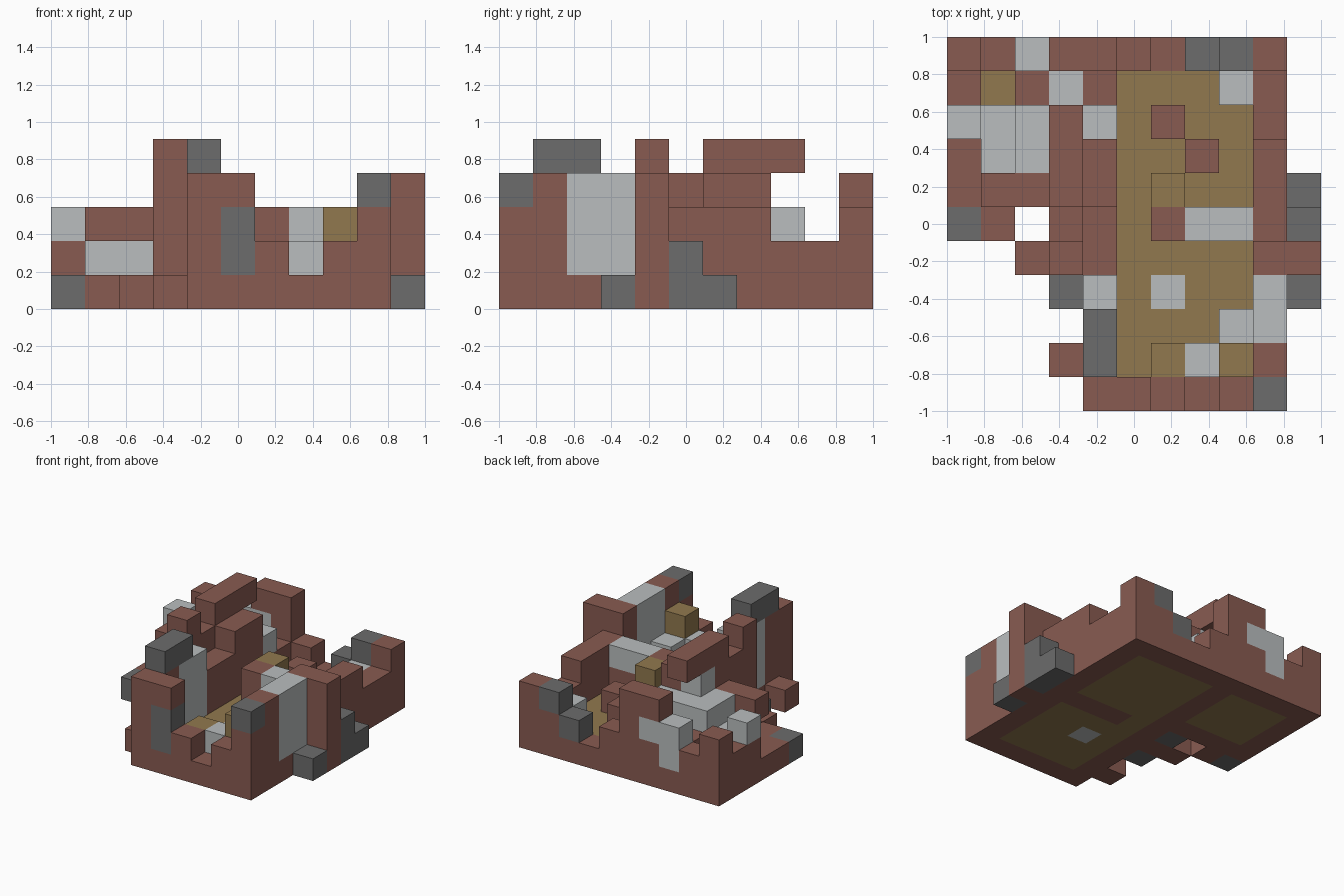
import bpy
import bmesh
from mathutils import Vector

cube = bpy.data.objects.get("Cube")
if cube:
    bpy.data.objects.remove(cube, do_unlink=True)

CELL = 2 / 11


def make_material(name, rgb):
    mat = bpy.data.materials.new(name)
    mat.use_nodes = True
    colour = (*rgb, 1)
    mat.diffuse_color = colour
    mat.node_tree.nodes["Principled BSDF"].inputs["Base Color"].default_value = colour
    return mat


# One material for each block colour, keyed by its letter in the columns
materials = {
    "B": make_material("red brown brick", (0.25, 0.105, 0.083)),
    "W": make_material("pale stone", (0.49, 0.515, 0.52)),
    "G": make_material("dark grey stone", (0.15, 0.15, 0.15)),
    "T": make_material("tan floor", (0.285, 0.19, 0.077)),
}
letters = list(materials)
blocks = {}   # (i, j, k) -> (part name, colour letter)


def column(part, i, j, stack):
    """Stack blocks upward from the ground; a dot leaves a gap."""
    for k in range(5):
        blocks.pop((i, j, k), None)
    for k, letter in enumerate(stack):
        if letter != ".":
            blocks[i, j, k] = (part, letter)


def wall(part, i, j, step, stacks):
    """Row of columns from a start cell along x or y."""
    for n, stack in enumerate(stacks.split()):
        column(part, i + n * step[0], j + n * step[1], stack)


def floor(part, xs, ys):
    for i in xs:
        for j in ys:
            column(part, i, j, "T")


ALONG_X, ALONG_Y = (1, 0), (0, 1)

# Room floors
floor("main_floor", range(5, 9), range(1, 10))
floor("side_room_floor", range(1, 4), range(7, 10))

# Ruined walls
wall("back_wall", 0, 10, ALONG_X, "BBB BB BWW BBWB BBBB BB B BG BBG BBB")
wall("right_wall", 9, 0, ALONG_Y, "BBBG BBBB BWWW BWWW BBBB BBB BBB BBB BB BB")
wall("front_wall", 4, 0, ALONG_X, "BBBB BGGB BB B BB")
wall("middle_wall", 4, 1, ALONG_Y, "BBBBG BWWWG BWWW BBB BBB BBBB BBBB BBW BB")
wall("side_room_wall", 0, 6, ALONG_Y, "B B BBW BB")
wall("window_wall", 1, 6, ALONG_X, "B.B B.B BBBBB")
wall("room_divider", 6, 5, ALONG_X, "BBB BBW BBW")

# Chimney stack and the beam over the side room
wall("chimney", 3, 4, ALONG_Y, "BBBBB GBBB")
wall("beam_support", 3, 7, ALONG_Y, "TWWWB TWW.B TW")

# Fallen blocks inside the rooms
wall("side_room_rubble", 1, 7, ALONG_Y, "TW TW")
wall("side_room_rubble", 2, 7, ALONG_Y, "TWW TWW TB")
wall("front_room_rubble", 6, 1, ALONG_X, "TT TW TTT")
for i, j, stack in ((8, 2, "TW"), (6, 3, "W")):
    column("front_room_rubble", i, j, stack)
for i, j, stack in ((6, 6, "TTT"), (7, 7, "TB"), (6, 8, "TB"), (8, 9, "TW")):
    column("back_room_rubble", i, j, stack)

# Fallen blocks outside
wall("right_buttress", 10, 3, ALONG_Y, "G BBBB GG G")
wall("left_rubble", 0, 5, ALONG_X, "G B")
for i, j, stack in ((2, 4, "B"), (3, 3, "G"), (3, 1, "B")):
    column("left_rubble", i, j, stack)


def face_corners(cell, axis, side):
    """Four corners of one block face, wound to point outward."""
    u, v = (axis + 1) % 3, (axis + 2) % 3
    corners = []
    for du, dv in ((0, 0), (1, 0), (1, 1), (0, 1)):
        p = list(cell)
        p[axis] += side
        p[u] += du
        p[v] += dv
        corners.append(tuple(p))
    return corners if side else corners[::-1]


def build_part(part):
    """Make one object from the exposed faces of the part's blocks."""
    bm = bmesh.new()
    verts = {}
    for cell, (owner, letter) in blocks.items():
        if owner != part:
            continue
        for axis in range(3):
            for side in (0, 1):
                neighbour = list(cell)
                neighbour[axis] += 2 * side - 1
                if tuple(neighbour) in blocks:
                    continue
                corners = face_corners(cell, axis, side)
                for c in corners:
                    if c not in verts:
                        verts[c] = bm.verts.new(Vector(c) * CELL - Vector((1, 1, 0)))
                face = bm.faces.new([verts[c] for c in corners])
                face.material_index = letters.index(letter)
    mesh = bpy.data.meshes.new(part)
    for mat in materials.values():
        mesh.materials.append(mat)
    bm.to_mesh(mesh)
    bm.free()
    bpy.context.collection.objects.link(bpy.data.objects.new(part, mesh))


for part_name in sorted({owner for owner, letter in blocks.values()}):
    build_part(part_name)
